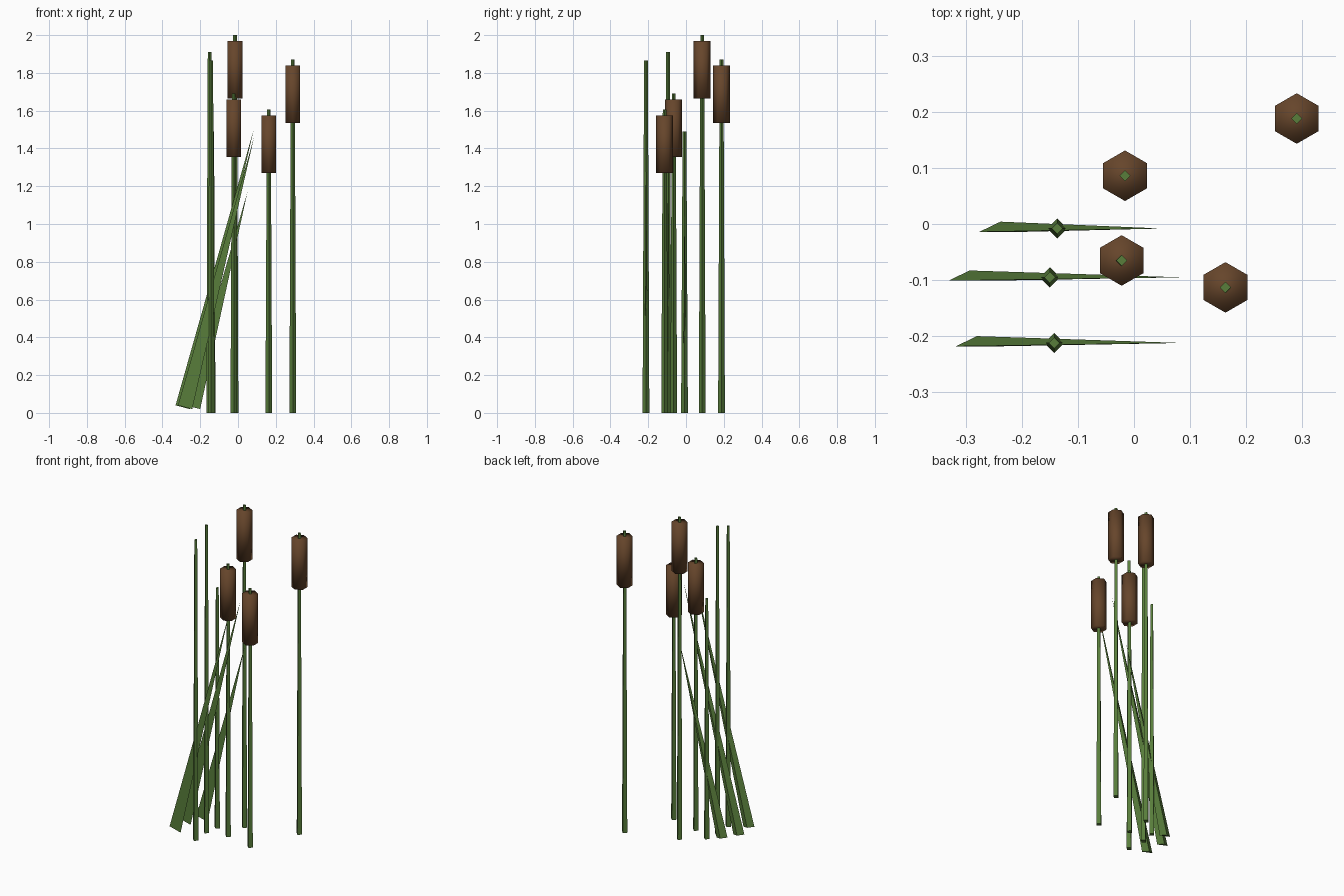
import bpy, bmesh, math
from mathutils import Vector

if "Cube" in bpy.data.objects:
    bpy.data.objects.remove(bpy.data.objects["Cube"])


def material(name, colour):
    m = bpy.data.materials.new(name)
    m.diffuse_color = (*colour, 1.0)
    m.use_nodes = True
    m.node_tree.nodes["Principled BSDF"].inputs["Base Color"].default_value = m.diffuse_color
    return m


GREEN = material("reed green", (0.098, 0.205, 0.043))
BROWN = material("seed head brown", (0.133, 0.060, 0.024))


def tapered(name, sides, base, top, r_base, r_top, mat, squash=1.0, smooth=False):
    """Tapered prism from base to top, first corner facing +y."""
    base, top = Vector(base), Vector(top)
    axis = (top - base).normalized()
    back = Vector((0, 1, 0))
    side = back.cross(axis)
    bm = bmesh.new()

    def ring(centre, r):
        return [bm.verts.new(centre + side * r * math.sin(a) + back * r * squash * math.cos(a))
                for a in (2 * math.pi * i / sides for i in range(sides))]

    low = ring(base, r_base)
    bm.faces.new(low)
    if r_top > 0:
        high = ring(top, r_top)
        bm.faces.new(high)
    else:
        high = [bm.verts.new(top)] * sides
    for i in range(sides):
        j = (i + 1) % sides
        corners = [low[i], low[j], high[j], high[i]]
        bm.faces.new(list(dict.fromkeys(corners)))
    bmesh.ops.recalc_face_normals(bm, faces=bm.faces)
    for f in bm.faces:
        f.smooth = smooth
    mesh = bpy.data.meshes.new(name)
    bm.to_mesh(mesh)
    bm.free()
    mesh.materials.append(mat)
    bpy.context.collection.objects.link(bpy.data.objects.new(name, mesh))


# Stems: x, y, top height, whether it carries a seed head
stems = [(-0.016, 0.086, 2.00, True), (-0.022, -0.065, 1.69, True),
         (0.163, -0.113, 1.605, True), (0.290, 0.188, 1.87, True),
         (-0.137, -0.008, 1.49, False), (-0.150, -0.095, 1.91, False),
         (-0.142, -0.212, 1.865, False)]
for n, (x, y, h, has_head) in enumerate(stems, 1):
    tapered(f"stem_{n}", 4, (x, y, 0), (x, y, h), 0.018, 0.010, GREEN)
    if has_head:
        tapered(f"seed_head_{n}", 6, (x, y, h - 0.335), (x, y, h - 0.03),
                0.045, 0.045, BROWN, smooth=True)

# Leaning blades: y, base x, tip x, tip height
blades = [(-0.008, -0.238, 0.050, 1.17), (-0.095, -0.293, 0.083, 1.50),
          (-0.212, -0.280, 0.085, 1.46)]
for n, (y, x0, x1, h) in enumerate(blades, 1):
    tapered(f"leaf_blade_{n}", 3, (x0, y, 0.03), (x1, y, h), 0.045, 0, GREEN, squash=0.27)
